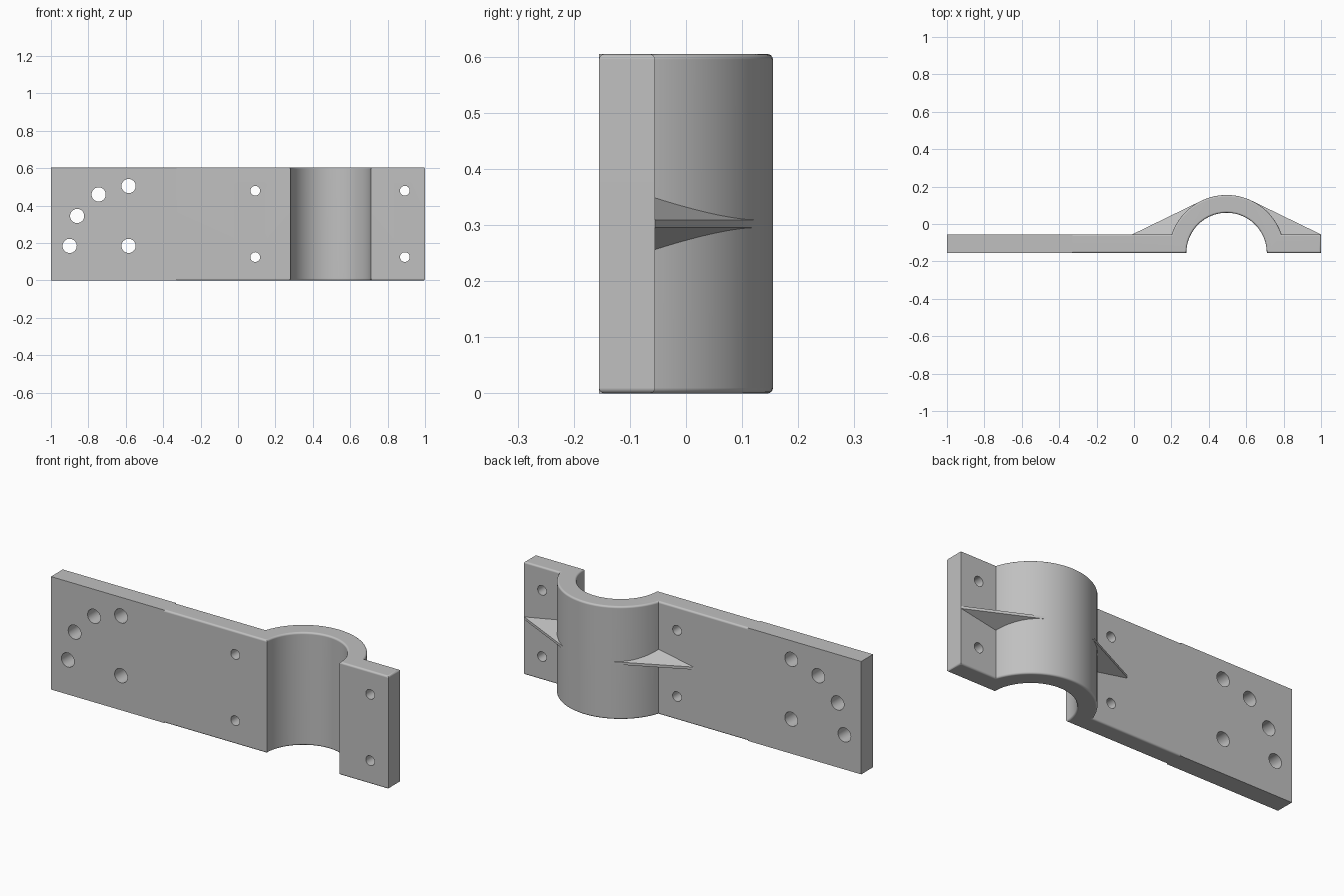
import bpy, bmesh, math
from mathutils import Vector, Matrix

cube = bpy.data.objects.get("Cube")
if cube:
    bpy.data.objects.remove(cube, do_unlink=True)

HEIGHT = 0.605
FRONT, BACK = -0.155, -0.055      # faces of the flat plate
SEAM = -0.33                      # rounded edges begin here
CX = 0.495                        # saddle axis
R_OUT, R_IN = 0.31, 0.215

grey = bpy.data.materials.new("plain grey")
grey.use_nodes = True
colour = (0.53, 0.53, 0.53, 1)
grey.diffuse_color = colour
grey.node_tree.nodes["Principled BSDF"].inputs["Base Color"].default_value = colour


def make_object(name, bm):
    bmesh.ops.recalc_face_normals(bm, faces=bm.faces)
    mesh = bpy.data.meshes.new(name)
    bm.to_mesh(mesh)
    bm.free()
    obj = bpy.data.objects.new(name, mesh)
    bpy.context.collection.objects.link(obj)
    mesh.materials.append(grey)
    return obj


def extrude_profile(points):
    bm = bmesh.new()
    face = bm.faces.new([bm.verts.new((x, y, 0)) for x, y in points])
    top = bmesh.ops.extrude_face_region(bm, geom=[face])
    verts = [v for v in top["geom"] if isinstance(v, bmesh.types.BMVert)]
    bmesh.ops.translate(bm, verts=verts, vec=(0, 0, HEIGHT))
    bmesh.ops.recalc_face_normals(bm, faces=bm.faces)
    return bm


def arc(radius, start, end, steps):
    angles = [start + (end - start) * i / steps for i in range(steps + 1)]
    return [(CX + radius * math.cos(a), FRONT + radius * math.sin(a)) for a in angles]


def drill(obj, holes):
    """Cut round holes (x, z, radius) through the plate thickness."""
    bm = bmesh.new()
    turn = Matrix.Rotation(math.pi / 2, 4, 'X')
    for x, z, r in holes:
        place = Matrix.Translation((x, (FRONT + BACK) / 2, z)) @ turn
        bmesh.ops.create_cone(bm, cap_ends=True, segments=32, radius1=r,
                              radius2=r, depth=0.2, matrix=place)
    cutter = make_object("hole_cutter", bm)
    cutter.hide_render = True
    mod = obj.modifiers.new("holes", 'BOOLEAN')
    mod.operation = 'DIFFERENCE'
    mod.solver = 'EXACT'
    mod.object = cutter
    select(obj)
    bpy.ops.object.modifier_apply(modifier=mod.name)
    bpy.data.objects.remove(cutter, do_unlink=True)


def select(obj):
    bpy.ops.object.select_all(action='DESELECT')
    obj.select_set(True)
    bpy.context.view_layer.objects.active = obj


def smooth(obj):
    select(obj)
    bpy.ops.object.shade_smooth_by_angle(angle=math.radians(32))
    mod = obj.modifiers.new("flat caps", 'WEIGHTED_NORMAL')
    mod.keep_sharp = True


# Long mounting plate with sharp edges
bm = extrude_profile([(-1, FRONT), (SEAM, FRONT), (SEAM, BACK), (-1, BACK)])
plate = make_object("mounting_plate", bm)
drill(plate, [(-0.9, 0.185, 0.038), (-0.86, 0.345, 0.038), (-0.745, 0.46, 0.038),
              (-0.585, 0.505, 0.038), (-0.585, 0.185, 0.038)])
smooth(plate)

# Half-round saddle with its two flanges, rims rounded
root = math.asin((BACK - FRONT) / R_OUT)
profile = [(SEAM, FRONT)]
profile += arc(R_IN, math.pi, 0, 48)
profile += [(1, FRONT), (1, BACK)]
profile += arc(R_OUT, root, math.pi - root, 48)
profile += [(SEAM, BACK)]
bm = extrude_profile(profile)
rims = [e for e in bm.edges
        if abs(e.verts[0].co.z - e.verts[1].co.z) < 1e-5
        and not all(abs(v.co.x - SEAM) < 1e-5 for v in e.verts)]
bmesh.ops.bevel(bm, geom=rims, offset=0.01, segments=4, profile=0.5, affect='EDGES')
saddle = make_object("saddle", bm)
drill(saddle, [(x, z, 0.026) for x in (0.092, 0.892) for z in (0.125, 0.48)])
smooth(saddle)

# Tapered ribs, tangent to the saddle and spreading at its foot
tip = Vector((0.503, BACK - FRONT))
touch = math.atan2(tip.y, tip.x) + math.acos(R_OUT / tip.length)
for name, side in (("left_rib", 1), ("right_rib", -1)):
    corners = [(tip.x, tip.y, 0.007),
               (R_OUT * math.cos(root), tip.y, 0.046),
               (R_OUT * math.cos(touch), R_OUT * math.sin(touch), 0.007)]
    bm = bmesh.new()
    for x, y, half in corners:
        for s in (-1, 1):
            bm.verts.new((CX + side * x, FRONT + y, HEIGHT / 2 + s * half))
    bmesh.ops.convex_hull(bm, input=bm.verts)
    make_object(name, bm)
